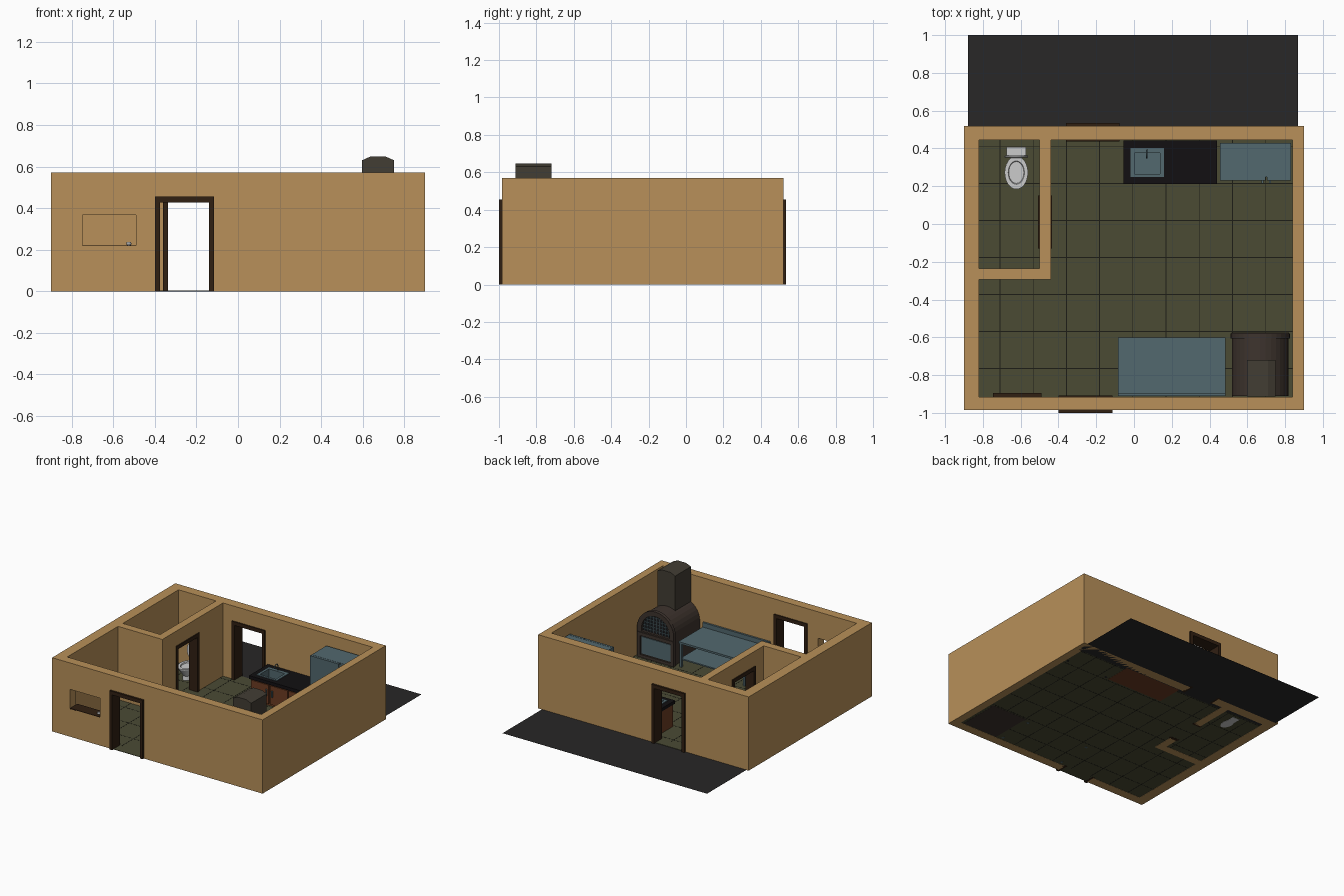
import bpy, bmesh, math
from mathutils import Vector

if "Cube" in bpy.data.objects:
    bpy.data.objects.remove(bpy.data.objects["Cube"])


def mat(name, r, g, b):
    m = bpy.data.materials.new(name)
    m.diffuse_color = (r, g, b, 1)
    m.use_nodes = True
    m.node_tree.nodes["Principled BSDF"].inputs["Base Color"].default_value = m.diffuse_color
    return m


PLASTER = mat("plaster", 0.48, 0.28, 0.10)
TILE = mat("tile", 0.069, 0.069, 0.034)
GROUT = mat("grout", 0.012, 0.012, 0.008)
PAVING = mat("paving", 0.021, 0.02, 0.02)
FRAME = mat("dark_wood", 0.03, 0.014, 0.006)
WOOD = mat("red_wood", 0.15, 0.045, 0.016)
STONE = mat("black_stone", 0.006, 0.005, 0.006)
STEEL = mat("steel", 0.085, 0.138, 0.156)
BRICK = mat("oven_brown", 0.048, 0.034, 0.027)
SOOT = mat("soot", 0.012, 0.012, 0.014)
FLUE = mat("flue", 0.055, 0.047, 0.034)


def finish(bm, name, material=None, smooth=False):
    bmesh.ops.recalc_face_normals(bm, faces=bm.faces)
    me = bpy.data.meshes.new(name)
    bm.to_mesh(me)
    bm.free()
    ob = bpy.data.objects.new(name, me)
    bpy.context.collection.objects.link(ob)
    if material:
        me.materials.append(material)
    if smooth:
        bpy.ops.object.select_all(action='DESELECT')
        ob.select_set(True)
        bpy.context.view_layer.objects.active = ob
        bpy.ops.object.shade_smooth_by_angle()
    return ob


def boxes(name, specs, material=None):
    """One object from boxes given as (x0, x1, y0, y1, z0, z1)."""
    bm = bmesh.new()
    for x0, x1, y0, y1, z0, z1 in specs:
        vs = bmesh.ops.create_cube(bm, size=1)['verts']
        for v in vs:
            v.co = Vector(((x0 + x1) / 2 + v.co.x * (x1 - x0),
                           (y0 + y1) / 2 + v.co.y * (y1 - y0),
                           (z0 + z1) / 2 + v.co.z * (z1 - z0)))
    return finish(bm, name, material)


def prism(name, pts, a, b, axis, material=None):
    """Extrude a 2D outline along y (points are x, z) or z (points are x, y)."""
    bm = bmesh.new()
    place = (lambda p, t: (p[0], t, p[1])) if axis == 'y' else (lambda p, t: (p[0], p[1], t))
    f = bm.faces.new([bm.verts.new(place(p, a)) for p in pts])
    r = bmesh.ops.extrude_face_region(bm, geom=[f])
    shift = Vector((0, b - a, 0) if axis == 'y' else (0, 0, b - a))
    bmesh.ops.translate(bm, vec=shift, verts=[v for v in r['geom'] if isinstance(v, bmesh.types.BMVert)])
    return finish(bm, name, material)


def cut(ob, cutters):
    for c in cutters:
        m = ob.modifiers.new("cut", 'BOOLEAN')
        m.operation, m.object = 'DIFFERENCE', c
        bpy.context.view_layer.objects.active = ob
        bpy.ops.object.modifier_apply(modifier=m.name)
        bpy.data.objects.remove(c)


def loft(name, rings, n=24, material=None):
    """Stacked ellipses (cx, cy, rx, ry, z), closed at both ends."""
    bm = bmesh.new()
    loops = [[bm.verts.new((cx + rx * math.cos(2 * math.pi * i / n),
                            cy + ry * math.sin(2 * math.pi * i / n), z)) for i in range(n)]
             for cx, cy, rx, ry, z in rings]
    for p, q in zip(loops, loops[1:]):
        for i in range(n):
            bm.faces.new((p[i], p[(i + 1) % n], q[(i + 1) % n], q[i]))
    bm.faces.new(loops[0])
    bm.faces.new(loops[-1])
    return finish(bm, name, material, True)


def arch(x, r, z0, zs, n=16):
    return [(x - r, z0)] * (z0 < zs) + [(x - r * math.cos(math.pi * i / n), zs + r * math.sin(math.pi * i / n))
                                         for i in range(n + 1)] + [(x + r, z0)] * (z0 < zs)


def pipe(name, pts, r, material):
    cu = bpy.data.curves.new(name, 'CURVE')
    cu.dimensions, cu.bevel_depth, cu.bevel_resolution, cu.use_fill_caps = '3D', r, 2, True
    s = cu.splines.new('POLY')
    s.points.add(len(pts) - 1)
    for p, c in zip(s.points, pts):
        p.co = (*c, 1)
    ob = bpy.data.objects.new(name, cu)
    cu.materials.append(material)
    bpy.context.collection.objects.link(ob)


# Walls: one block with the rooms, doorways and window cut out
walls = boxes("walls", [(-0.9, 0.9, -0.985, 0.52, 0, 0.57)], PLASTER)
room = [(-0.82, -0.915), (0.84, -0.915), (0.84, 0.445), (-0.44, 0.445), (-0.44, -0.295), (-0.82, -0.295)]
cut(walls, [prism("room_cutter", room, -0.1, 0.7, 'z'),
            boxes("bath_cutter", [(-0.82, -0.5, -0.235, 0.445, -0.1, 0.7)]),
            boxes("front_door_cutter", [(-0.39, -0.125, -1.1, -0.85, -0.1, 0.44)]),
            boxes("back_door_cutter", [(-0.35, -0.09, 0.4, 0.6, -0.1, 0.44)]),
            boxes("bath_door_cutter", [(-0.55, -0.4, -0.12, 0.14, -0.1, 0.44)]),
            boxes("window_cutter", [(-0.747, -0.49, -1.1, -0.85, 0.217, 0.366)])])


# Door frames
def door_frame(name, a, b, c, d, along_x, w=0.024, h=0.455):
    parts = [(a, a + w, c, d, 0, h), (b - w, b, c, d, 0, h), (a + w, b - w, c, d, h - 0.028, h)]
    if not along_x:
        parts = [(p[2], p[3], p[0], p[1], p[4], p[5]) for p in parts]
    boxes(name, parts, FRAME)


door_frame("front_door_frame", -0.40, -0.115, -1.0, -0.907, True)
door_frame("back_door_frame", -0.36, -0.078, 0.436, 0.535, True)
door_frame("bathroom_door_frame", -0.13, 0.15, -0.507, -0.433, False)

# Window sill with a small cup
boxes("window_sill", [(-0.747, -0.49, -0.985, -0.895, 0.212, 0.22)], FRAME)
loft("sill_cup", [(-0.525, -0.95, 0.009, 0.009, 0.22), (-0.525, -0.95, 0.013, 0.013, 0.228),
                  (-0.525, -0.95, 0.01, 0.01, 0.237)], 12)

# Tiled floor, grout lines and outside paving
boxes("floor", [(-0.82, 0.84, -0.985 + 0.07, 0.445, 0.001, 0.004),
                (-0.376, -0.139, -0.985, -0.915, 0.001, 0.004),
                (-0.336, -0.102, 0.445, 0.52, 0.001, 0.004),
                (-0.5, -0.44, -0.106, 0.126, 0.001, 0.004)], TILE)
grout = [(x - 0.002, x + 0.002, -0.915, 0.445, 0.0005, 0.0048) for x in [-0.71 + 0.176 * i for i in range(9)]]
grout += [(-0.82, 0.84, y - 0.002, y + 0.002, 0.0005, 0.0046) for y in [-0.765 + 0.196 * i for i in range(7)]]
# split the grout that crosses the partition walls is hidden inside them
boxes("floor_grout", grout, GROUT)
boxes("paving", [(-0.88, 0.868, 0.42, 1.0, 0, 0.0008)], PAVING)

# Kitchen counter: cabinet, doors, handles, top with sink
boxes("cabinet", [(-0.05, 0.435, 0.232, 0.44, 0, 0.175)], WOOD)
boxes("cabinet_doors", [(x, x + 0.15, 0.222, 0.232, 0.02, 0.165) for x in (-0.043, 0.117, 0.277)], WOOD)
boxes("cabinet_handles", [(x, x + 0.008, 0.212, 0.222, 0.08, 0.13) for x in (0.085, 0.135, 0.295)], STEEL)
top = boxes("counter_top", [(-0.055, 0.44, 0.213, 0.443, 0.175, 0.2)], STONE)
cut(top, [boxes("sink_cutter", [(-0.01, 0.15, 0.255, 0.395, 0.1, 0.3)])])
cut(bpy.data.objects["cabinet"], [boxes("bowl_cutter", [(-0.01, 0.15, 0.255, 0.395, 0.1, 0.3)])])
sink = boxes("sink", [(-0.018, 0.158, 0.248, 0.403, 0.198, 0.205)], STEEL)
cut(sink, [boxes("rim_cutter", [(0.002, 0.138, 0.265, 0.375, 0.15, 0.3)])])
bowl = boxes("sink_bowl", [(-0.008, 0.148, 0.257, 0.383, 0.12, 0.199)], STEEL)
cut(bowl, [boxes("basin_cutter", [(0.002, 0.138, 0.265, 0.375, 0.13, 0.3)])])
pipe("tap", [(0.068, 0.39, 0.2)] +
     [(0.068, 0.37 + 0.02 * math.cos(t * math.pi / 6), 0.24 + 0.02 * math.sin(t * math.pi / 6)) for t in range(7)] +
     [(0.068, 0.35, 0.232)], 0.004, STEEL)

# Fridge with two doors, handles and feet
boxes("fridge", [(0.455, 0.83, 0.25, 0.43, 0.008, 0.484)], STEEL)
boxes("fridge_doors", [(0.455, 0.697, 0.23, 0.248, 0.02, 0.484), (0.703, 0.83, 0.23, 0.248, 0.02, 0.484)], STEEL)
boxes("fridge_handles", [(x, x + 0.01, 0.214, 0.232, 0.18, 0.36) for x in (0.675, 0.715)], STEEL)
boxes("fridge_feet", [(x - 0.008, x + 0.008, y - 0.008, y + 0.008, 0, 0.01)
                      for x in (0.465, 0.82) for y in (0.245, 0.415)], SOOT)

# Steel work table with shelf, legs and splashback
boxes("work_table_top", [(-0.085, 0.485, -0.9, -0.60, 0.185, 0.2), (-0.085, 0.485, -0.91, -0.895, 0.185, 0.235)], STEEL)
boxes("work_table_shelf", [(-0.075, 0.475, -0.89, -0.61, 0.06, 0.07)], STEEL)
boxes("work_table_legs", [(x, x + 0.018, y, y + 0.018, 0, 0.186)
                          for x in (-0.08, 0.462) for y in (-0.895, -0.623)], STEEL)

# Arched oven with hearth door, grille and flue
oven = prism("oven", arch(0.668, 0.15, 0, 0.23), -0.91, -0.6, 'y', BRICK)
front = prism("oven_front", arch(0.668, 0.157, 0, 0.23), -0.605, -0.58, 'y', BRICK)
cut(oven, [prism("oven_cutter", arch(0.668, 0.12, 0.21, 0.23), -0.8, -0.5, 'y')])
cut(front, [prism("mouth_cutter", arch(0.668, 0.12, 0.21, 0.23), -0.7, -0.5, 'y'),
            boxes("hearth_cutter", [(0.538, 0.798, -0.592, -0.5, 0.025, 0.17)])])
boxes("hearth_door", [(0.545, 0.791, -0.594, -0.586, 0.032, 0.163)], STEEL)
boxes("oven_shelf", [(0.515, 0.82, -0.6, -0.574, 0.185, 0.2)], BRICK)
prism("oven_screen", arch(0.668, 0.121, 0.209, 0.23), -0.602, -0.599, 'y', SOOT)
bars = []
for i in range(-4, 5):
    d = i * 0.025
    h = math.sqrt(0.12 ** 2 - d * d)
    bars.append((0.666 + d, 0.67 + d, -0.599, -0.595, 0.21, 0.23 + h))
    if d > 0 or i == 0:
        bars.append((0.668 - h, 0.668 + h, -0.598, -0.594, 0.229 + d, 0.233 + d))
boxes("oven_grille", bars, STEEL)
prism("flue", [(0.597, 0.3), (0.75, 0.3), (0.75, 0.63), (0.71, 0.648), (0.637, 0.648), (0.597, 0.63)],
      -0.912, -0.72, 'y', FLUE)

# Toilet: pedestal bowl, seat ring, raised lid and tank
X = -0.623
loft("toilet_bowl", [(X, 0.29, 0.038, 0.06, 0), (X, 0.29, 0.034, 0.055, 0.035), (X, 0.28, 0.045, 0.07, 0.065),
                     (X, 0.272, 0.06, 0.085, 0.1), (X, 0.272, 0.048, 0.068, 0.1), (X, 0.28, 0.03, 0.045, 0.06)])
loft("toilet_seat", [(X, 0.272, 0.046, 0.066, 0.1), (X, 0.272, 0.062, 0.088, 0.1), (X, 0.272, 0.062, 0.088, 0.108),
                     (X, 0.272, 0.043, 0.062, 0.108), (X, 0.275, 0.03, 0.045, 0.075)])
lid = loft("toilet_lid", [(0, 0, 0.062, 0.075, -0.004), (0, 0, 0.062, 0.075, 0.004)])
lid.rotation_euler = (math.radians(88), 0, 0)
lid.location = (X, 0.357, 0.182)
tank = boxes("toilet_tank", [(X - 0.046, X + 0.046, 0.367, 0.403, 0.09, 0.195),
                             (X - 0.051, X + 0.051, 0.363, 0.407, 0.195, 0.207),
                             (X - 0.03, X + 0.03, 0.33, 0.39, 0, 0.092)])
